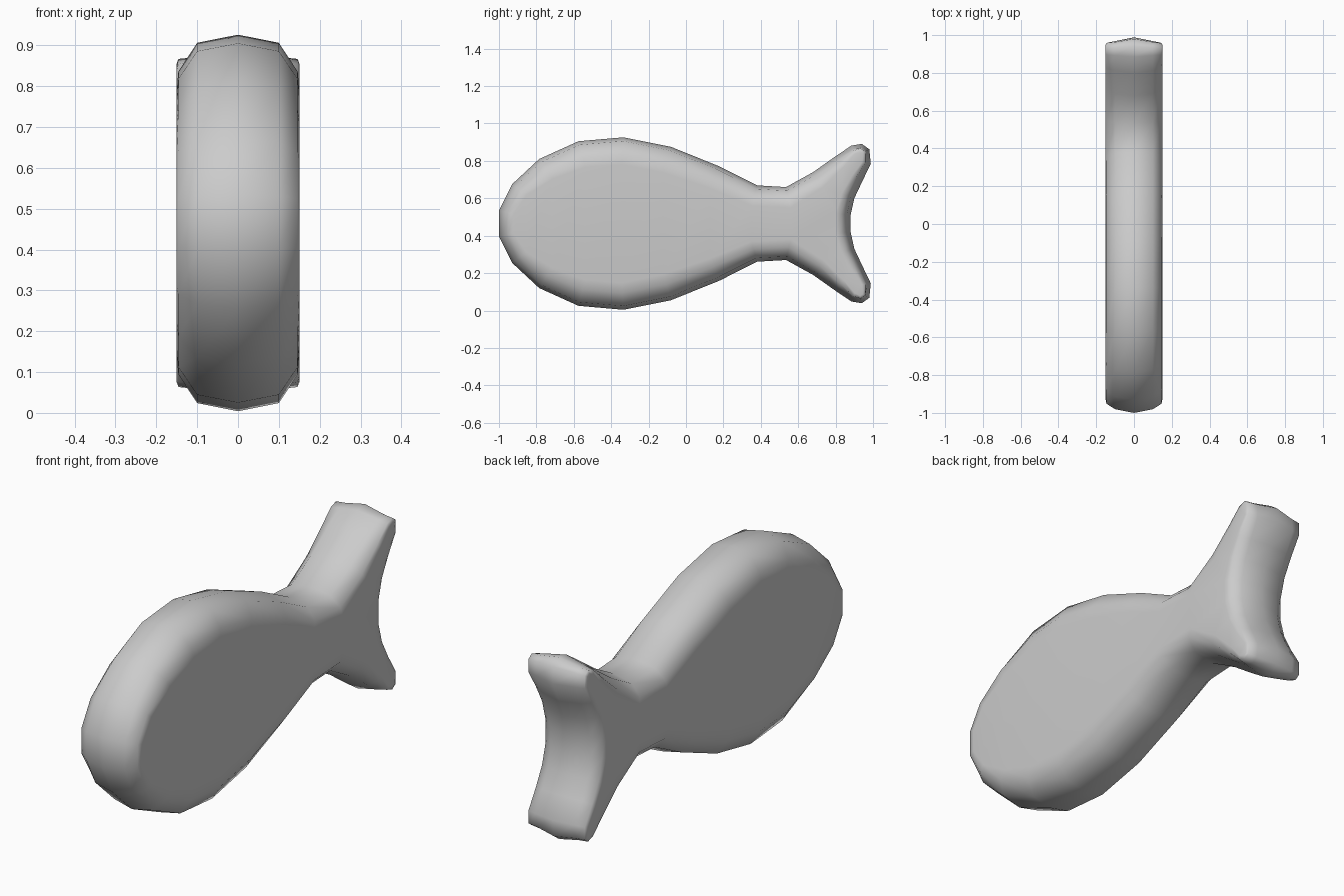
import bpy, bmesh
from mathutils import Vector

if "Cube" in bpy.data.objects:
    bpy.data.objects.remove(bpy.data.objects["Cube"])

MID = 0.465  # height of the centre line

# Upper outline from nose to tail notch: y, half height, edge rounding width
half = [(-1.0, .07, .05), (-.93, .21, .06), (-.785, .345, .08), (-.575, .44, .09),
        (-.335, .461, .09), (-.08, .41, .09), (.18, .305, .08), (.38, .204, .07),
        (.535, .195, .07), (.68, .275, .06), (.80, .36, .045), (.885, .417, .03),
        (.94, .426, .025), (.98, .397, .025), (.988, .32, .03), (.94, .22, .04),
        (.90, .135, .045), (.88, .045, .05)]
outline = [(Vector((y, MID + h)), w) for y, h, w in half]
outline += [(Vector((y, MID - h)), w) for y, h, w in reversed(half)]
n = len(outline)


def inward(i):
    t1 = (outline[i][0] - outline[i - 1][0]).normalized()
    t2 = (outline[(i + 1) % n][0] - outline[i][0]).normalized()
    t = (t1 + t2).normalized()
    return Vector((t.y, -t.x))


# Rings across the thickness: x, fixed inset, inset as a share of rounding width
profile = [(-.151, 0, 1.6), (-.146, 0, 1), (-.1, .02, 0), (0, 0, 0),
           (.1, .02, 0), (.146, 0, 1), (.151, 0, 1.6)]

bm = bmesh.new()
rings = []
for x, fixed, share in profile:
    ring = []
    for i, (p, w) in enumerate(outline):
        q = p + inward(i) * (fixed + share * w)
        ring.append(bm.verts.new((x, q.x, q.y)))
    rings.append(ring)

# Rim and rounded edges
for a, b in zip(rings, rings[1:]):
    for i in range(n):
        j = (i + 1) % n
        bm.faces.new((a[i], a[j], b[j], b[i]))

# Flat sides
caps = [bm.faces.new(rings[0]), bm.faces.new(rings[-1])]
bmesh.ops.recalc_face_normals(bm, faces=bm.faces)
bmesh.ops.triangulate(bm, faces=caps, ngon_method='BEAUTY')
for f in bm.faces:
    f.smooth = True

mesh = bpy.data.meshes.new("fish_body")
bm.to_mesh(mesh)
bm.free()
fish = bpy.data.objects.new("fish_body", mesh)
bpy.context.collection.objects.link(fish)
